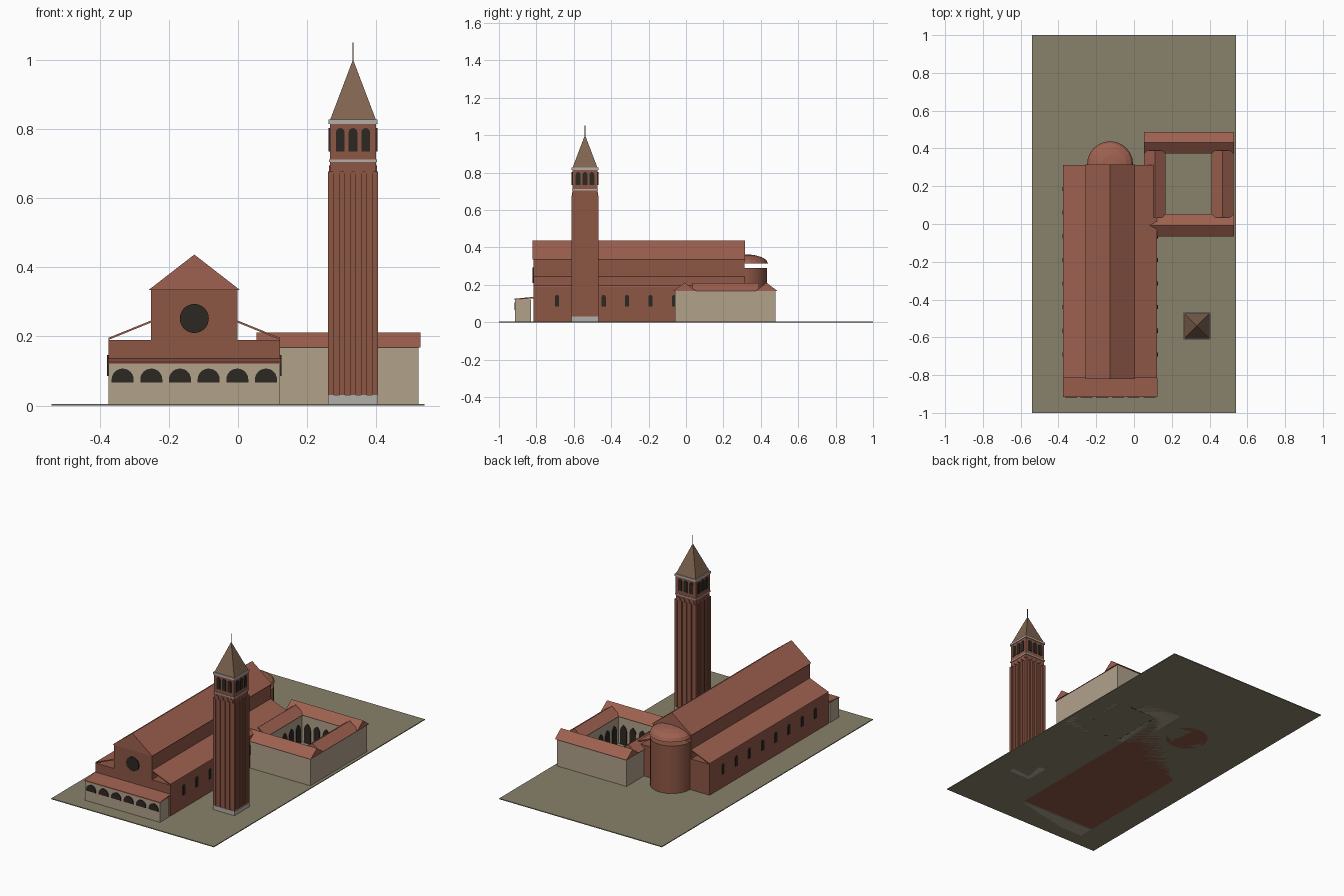
import bpy, bmesh
from math import sin, cos, pi
from mathutils import Matrix

if "Cube" in bpy.data.objects:
    bpy.data.objects.remove(bpy.data.objects["Cube"])


def material(name, rgb):
    m = bpy.data.materials.new(name)
    m.diffuse_color = (*rgb, 1)
    m.use_nodes = True
    m.node_tree.nodes["Principled BSDF"].inputs["Base Color"].default_value = m.diffuse_color
    return m


BRICK = material("brick", (0.27, 0.095, 0.06))
ROOF = material("roof_tile", (0.34, 0.12, 0.08))
PLASTER = material("plaster", (0.44, 0.36, 0.26))
STONE = material("pale_stone", (0.45, 0.43, 0.40))
DARK = material("dark_opening", (0.025, 0.02, 0.016))
SPIRE = material("spire", (0.22, 0.13, 0.08))
GRASS = material("ground", (0.25, 0.225, 0.145))


def finish(name, mat, bm):
    bmesh.ops.recalc_face_normals(bm, faces=bm.faces)
    me = bpy.data.meshes.new(name)
    bm.to_mesh(me)
    bm.free()
    me.materials.append(mat)
    ob = bpy.data.objects.new(name, me)
    bpy.context.collection.objects.link(ob)
    return ob


def part(name, mat, *solids):
    """Each solid is (profile, start, end, axis): a 2D profile extruded along an axis."""
    bm = bmesh.new()
    place = {'x': lambda u, v, t: (t, u, v),
             'y': lambda u, v, t: (u, t, v),
             'z': lambda u, v, t: (u, v, t)}
    for pts, a, b, axis in solids:
        lo = [bm.verts.new(place[axis](u, v, a)) for u, v in pts]
        hi = [bm.verts.new(place[axis](u, v, b)) for u, v in pts]
        bm.faces.new(lo)
        bm.faces.new(hi[::-1])
        n = len(pts)
        for i in range(n):
            j = (i + 1) % n
            bm.faces.new((lo[i], lo[j], hi[j], hi[i]))
    return finish(name, mat, bm)


def box(x0, x1, y0, y1, z0, z1):
    return [(x0, y0), (x1, y0), (x1, y1), (x0, y1)], z0, z1, 'z'


def square(cx, cy, h, z0, z1):
    return box(cx - h, cx + h, cy - h, cy + h, z0, z1)


def gable(u0, u1, z0, z1, a, b, axis):
    return [(u0, z0), (u1, z0), ((u0 + u1) / 2, z1)], a, b, axis


def round_arch(c, w, z0, top):
    r = w / 2
    return [(c - r, z0), (c + r, z0)] + [
        (c + r * cos(pi * i / 12), top - r + r * sin(pi * i / 12)) for i in range(13)]


def pointed_arch(c, w, z0, spring):
    right = [(c - w / 2 + w * cos(pi / 3 * i / 6), spring + w * sin(pi / 3 * i / 6))
             for i in range(7)]
    return [(c - w / 2, z0), (c + w / 2, z0)] + right + [(2 * c - u, v) for u, v in right[-2::-1]]


# Ground
part("ground_slab", GRASS, box(-0.54, 0.54, -1, 1, 0, 0.005))

# Church body
CX = -0.1265
part("aisles", BRICK, box(-0.375, 0.122, -0.815, 0.312, 0, 0.19))
part("nave", BRICK, box(-0.252, -0.001, -0.815, 0.312, 0.18, 0.335))
part("nave_roof", ROOF, gable(-0.258, 0.005, 0.335, 0.437, -0.82, 0.316, 'y'))
lean = [(0.122, 0.19), (0.122, 0.196), (-0.001, 0.246), (-0.001, 0.24)]
part("aisle_roofs", ROOF, (lean, -0.815, 0.312, 'y'),
     ([(2 * CX - u, v) for u, v in lean], -0.815, 0.312, 'y'))
part("rose_window", DARK, ([(CX + 0.042 * cos(pi * i / 16), 0.252 + 0.042 * sin(pi * i / 16))
                            for i in range(32)], -0.82, -0.81, 'y'))
windows = [round_arch(-0.69 + 0.125 * i, 0.022, 0.085, 0.146) for i in range(8)]
part("aisle_windows", DARK, *[(w, a, a + 0.01, 'x') for w in windows for a in (-0.379, 0.116)])

# Portico
part("portico", PLASTER, box(-0.375, 0.122, -0.914, -0.828, 0, 0.122))
part("portico_roof", ROOF, ([(-0.917, 0.12), (-0.917, 0.126), (-0.815, 0.136), (-0.815, 0.128)],
                            -0.377, 0.124, 'x'))
part("portico_arches", DARK, *[(round_arch(CX + 0.083 * (i - 2.5), 0.064, 0.067, 0.107),
                                -0.918, -0.908, 'y') for i in range(6)])

# Apse
bm = bmesh.new()
bmesh.ops.create_cone(bm, cap_ends=True, segments=32, radius1=0.118, radius2=0.118, depth=0.29,
                      matrix=Matrix.Translation((CX, 0.315, 0.145)))
apse = finish("apse_wall", BRICK, bm)
bpy.context.view_layer.objects.active = apse
apse.select_set(True)
bpy.ops.object.shade_smooth_by_angle()
bm = bmesh.new()
bmesh.ops.create_uvsphere(bm, u_segments=24, v_segments=8, radius=0.122)
bmesh.ops.bisect_plane(bm, geom=bm.verts[:] + bm.edges[:] + bm.faces[:], plane_co=(0, 0, 0),
                       plane_no=(0, 0, -1), clear_outer=True)
bmesh.ops.transform(bm, verts=bm.verts, matrix=Matrix.Translation((CX, 0.316, 0.315))
                    @ Matrix.Diagonal((1, 1, 0.4, 1)))
finish("apse_roof", ROOF, bm)

# Cloister: four ranges around a court
part("cloister_ranges", PLASTER,
     box(0.06, 0.522, -0.06, 0.045, 0, 0.168), box(0.06, 0.522, 0.38, 0.478, 0, 0.168),
     box(0.06, 0.16, 0.045, 0.38, 0, 0.168), box(0.418, 0.522, 0.045, 0.38, 0, 0.168))
part("cloister_roofs", ROOF,
     gable(-0.067, 0.053, 0.168, 0.212, 0.053, 0.529, 'x'),
     gable(0.373, 0.488, 0.168, 0.212, 0.053, 0.529, 'x'),
     gable(0.053, 0.167, 0.168, 0.21, 0.035, 0.39, 'y'),
     gable(0.411, 0.527, 0.168, 0.21, 0.035, 0.39, 'y'))
short = [pointed_arch(0.289 + 0.062 * (i - 1.5), 0.042, 0, 0.085) for i in range(4)]
long = [pointed_arch(0.2125 + 0.064 * (i - 2), 0.042, 0, 0.085) for i in range(5)]
part("cloister_arches", DARK,
     *[(p, a, a + 0.008, 'y') for p in short for a in (0.041, 0.376)],
     *[(p, a, a + 0.008, 'x') for p in long for a in (0.156, 0.414)])

# Bell tower
TX, TY = 0.333, -0.54


def four_sides(profile_at, offsets, d0, d1):
    """Panels repeated on all four tower faces, between distances d0 and d1 from the axis."""
    return [(profile_at(c + o), t + s * d0, t + s * d1, axis)
            for axis, c, t in (('y', TX, TY), ('x', TY, TX))
            for s in (-1, 1) for o in offsets]


part("tower_base", STONE, square(TX, TY, 0.072, 0, 0.03))
part("tower_shaft", BRICK, square(TX, TY, 0.066, 0.03, 0.705))
part("tower_pilasters", BRICK, *four_sides(
    lambda c: [(c - 0.008, 0.03), (c + 0.008, 0.03), (c + 0.008, 0.677), (c - 0.008, 0.677)],
    [0.0315 * (i - 2) for i in range(5)], 0.06, 0.072))
part("tower_blind_arches", BRICK, *four_sides(
    lambda c: round_arch(c, 0.022, 0.672, 0.695), [0.0315 * (i - 1.5) for i in range(4)], 0.06, 0.07))
part("tower_string_course", STONE, square(TX, TY, 0.07, 0.705, 0.712))
part("belfry", BRICK, square(TX, TY, 0.067, 0.712, 0.815))
part("belfry_openings", DARK, *four_sides(
    lambda c: round_arch(c, 0.025, 0.735, 0.803), (-0.037, 0, 0.037), 0.06, 0.071))
part("belfry_cornice", STONE, square(TX, TY, 0.071, 0.815, 0.828))
bm = bmesh.new()
bmesh.ops.create_cone(bm, cap_ends=True, segments=4, radius1=0.066 * 2 ** 0.5, radius2=0, depth=0.174,
                      matrix=Matrix.Translation((TX, TY, 0.915)) @ Matrix.Rotation(pi / 4, 4, 'Z'))
finish("tower_spire", SPIRE, bm)
bm = bmesh.new()
bmesh.ops.create_cone(bm, cap_ends=True, segments=8, radius1=0.002, radius2=0.002, depth=0.06,
                      matrix=Matrix.Translation((TX, TY, 1.021)))
finish("tower_finial", SPIRE, bm)
